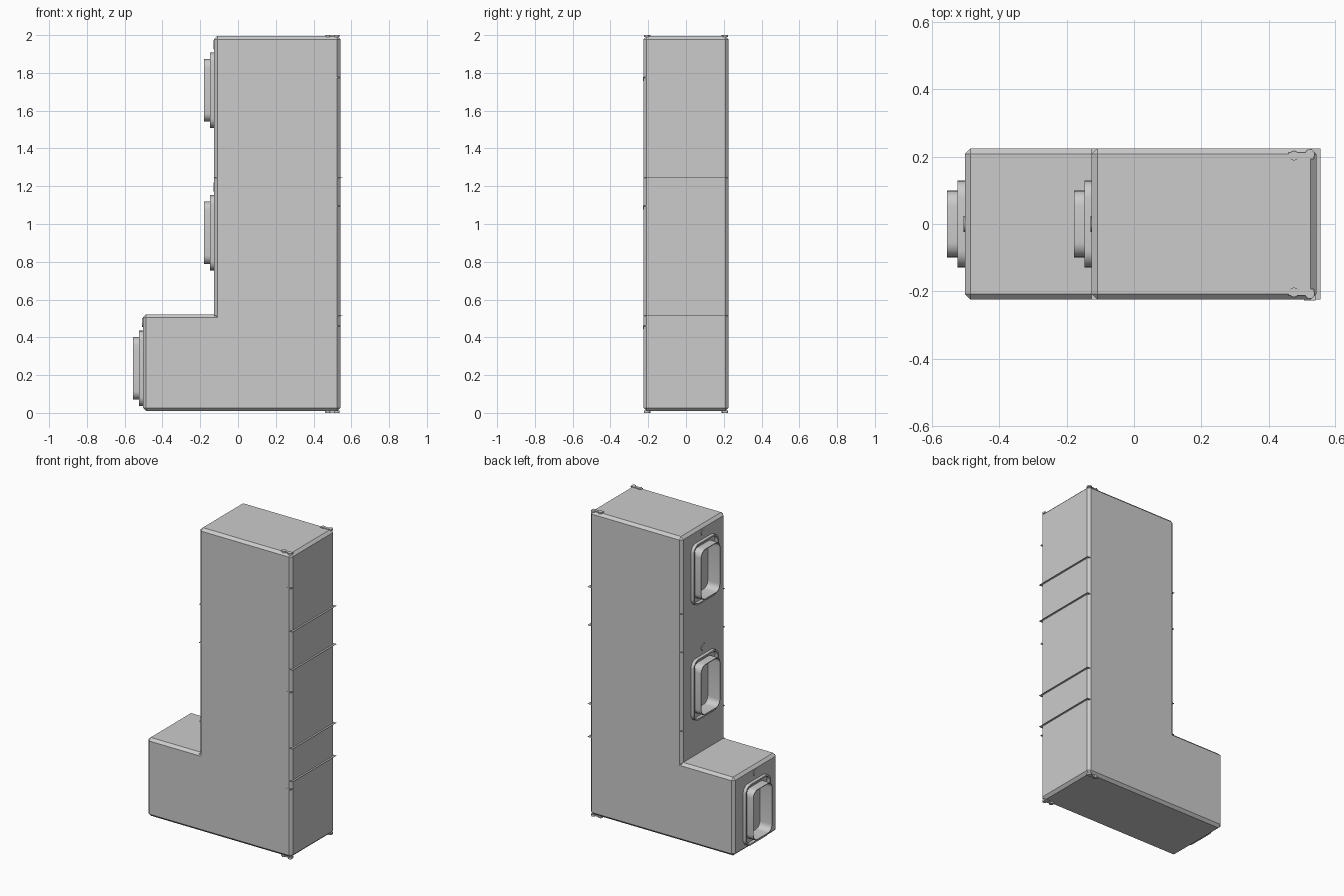
import bpy, bmesh, math
from mathutils import Vector

if "Cube" in bpy.data.objects:
    bpy.data.objects.remove(bpy.data.objects["Cube"])


def finish(bm, name, smooth=False):
    bmesh.ops.recalc_face_normals(bm, faces=bm.faces)
    me = bpy.data.meshes.new(name)
    bm.to_mesh(me)
    bm.free()
    ob = bpy.data.objects.new(name, me)
    bpy.context.collection.objects.link(ob)
    if smooth:
        bpy.ops.object.select_all(action='DESELECT')
        ob.select_set(True)
        bpy.context.view_layer.objects.active = ob
        bpy.ops.object.shade_smooth_by_angle(angle=math.radians(35))
    return ob


def box(name, lo, hi):
    bm = bmesh.new()
    bmesh.ops.create_cube(bm, size=1)
    for v in bm.verts:
        v.co = Vector([(a + b) / 2 + c * (b - a) for a, b, c in zip(lo, hi, v.co)])
    return finish(bm, name)


def outline(w, h, r, steps=6):
    """Rounded rectangle in the y-z plane."""
    pts = []
    for i, (sy, sz) in enumerate([(1, 1), (-1, 1), (-1, -1), (1, -1)]):
        for k in range(steps + 1):
            a = math.pi / 2 * (i + k / steps)
            pts.append((sy * (w / 2 - r) + r * math.cos(a), sz * (h / 2 - r) + r * math.sin(a)))
    return pts


def rounded(name, x0, x1, z, w, h, r, wall=None):
    """Rounded block along x, or a hollow ring when wall is given."""
    bm = bmesh.new()

    def loop(x, inset):
        return [bm.verts.new((x, p, z + q))
                for p, q in outline(w - 2 * inset, h - 2 * inset, r - inset)]

    def bridge(a, b):
        for i in range(len(a)):
            j = (i + 1) % len(a)
            bm.faces.new((a[i], a[j], b[j], b[i]))

    a, b = loop(x0, 0), loop(x1, 0)
    bridge(a, b)
    if wall:
        c, d = loop(x1, wall), loop(x0, wall)
        bridge(b, c)
        bridge(c, d)
        bridge(d, a)
    else:
        bm.faces.new(a)
        bm.faces.new(b)
    return finish(bm, name, wall is not None)


def disc(name, loc, r, depth, axis):
    bm = bmesh.new()
    bmesh.ops.create_cone(bm, cap_ends=True, segments=20, radius1=r, radius2=r, depth=depth)
    for v in bm.verts:
        c = v.co.copy()
        v.co = Vector(loc) + (Vector((c.z, c.x, c.y)) if axis == 'x' else c)
    return finish(bm, name, True)


# L-shaped cabinet with chamfered outer edges
Y, BASE, TOP, FRONT, STEP, BACK, SHELF = 0.225, 0.01, 1.995, -0.503, -0.126, 0.542, 0.522
profile = [(FRONT, BASE), (BACK, BASE), (BACK, TOP), (STEP, TOP), (STEP, SHELF), (FRONT, SHELF)]
bm = bmesh.new()
face = bm.faces.new([bm.verts.new((x, -Y, z)) for x, z in profile])
ext = bmesh.ops.extrude_face_region(bm, geom=[face])
bmesh.ops.translate(bm, vec=(0, 2 * Y, 0), verts=[v for v in ext['geom'] if isinstance(v, bmesh.types.BMVert)])
bmesh.ops.recalc_face_normals(bm, faces=bm.faces)
inner = [e for e in bm.edges if all(abs(v.co.x - STEP) < 1e-4 and abs(v.co.z - SHELF) < 1e-4 for v in e.verts)]
bmesh.ops.bevel(bm, geom=[e for e in bm.edges if e not in inner], offset=0.017,
                segments=1, affect='EDGES', profile=0.5)
cabinet = finish(bm, "cabinet")

# Three ducts: recess in the cabinet, outer rim, open tube and round button above
for label, fx, z in (("lower", FRONT, 0.236), ("middle", STEP, 0.954), ("upper", STEP, 1.708)):
    cutter = rounded("recess_cutter", fx - 0.1, fx + 0.035, z, 0.19, 0.322, 0.04)
    cutter.hide_render = True
    mod = cabinet.modifiers.new("recess", 'BOOLEAN')
    mod.operation, mod.solver, mod.object = 'DIFFERENCE', 'EXACT', cutter
    bpy.context.view_layer.objects.active = cabinet
    bpy.ops.object.modifier_apply(modifier=mod.name)
    bpy.data.objects.remove(cutter)
    rounded(label + "_duct_rim", fx - 0.021, fx + 0.002, z, 0.258, 0.398, 0.05, 0.01)
    rounded(label + "_duct_tube", fx - 0.053, fx + 0.034, z, 0.198, 0.33, 0.044, 0.005)
    disc(label + "_button", (fx - 0.001, 0, z + 0.243), 0.024, 0.006, 'x')

# Thin seam sheets that stick out past the chamfers
for i, z in enumerate((0.515, 0.73, 1.245, 1.495)):
    box(f"seam_sheet_{i + 1}", (STEP, -Y, z - 0.001), (0.554, Y, z + 0.001))

# Hinges at the top and bottom of the rear corners
for end, z0, z1 in (("bottom", 0.0, 0.013), ("top", 1.989, 2.0)):
    for side, s in (("front", -1), ("rear", 1)):
        y0, y1 = sorted((s * 0.183, s * 0.222))
        box(f"{end}_{side}_hinge_plate", (0.46, y0 + 0.01, z0 + 0.003), (0.535, y1 - 0.01, z1 - 0.003 + 0.002))
        disc(f"{end}_{side}_hinge_pin", (0.523, s * 0.208, (z0 + z1) / 2), 0.014, z1 - z0, 'z')
        disc(f"{end}_{side}_hinge_screw", (0.476, s * 0.203, (z0 + z1) / 2), 0.014, z1 - z0, 'z')

# Small latches on the front rear-edge
for i, z in enumerate((0.455, 1.09, 1.77)):
    box(f"latch_bar_{i + 1}", (0.505, -Y - 0.002, z + 0.002), (0.54, -0.2, z + 0.008))
    box(f"latch_hook_{i + 1}", (0.505, -Y - 0.002, z - 0.012), (0.51, -0.2, z + 0.008))
